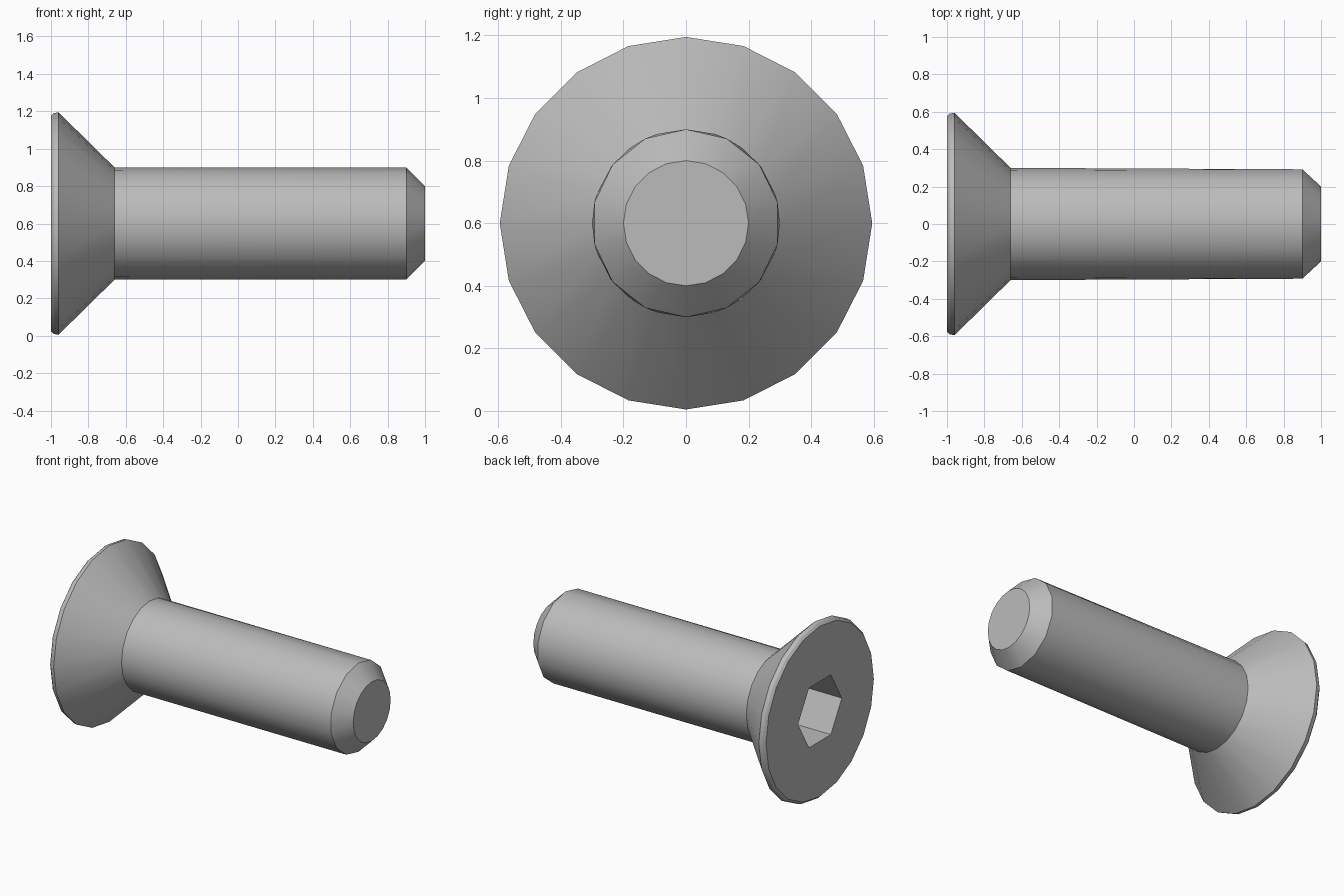
import bpy, bmesh, math

cube = bpy.data.objects.get("Cube")
if cube:
    bpy.data.objects.remove(cube, do_unlink=True)

AXIS_Z = 0.6

steel = bpy.data.materials.new("grey steel")
steel.use_nodes = True
colour = (0.5, 0.5, 0.5, 1)
steel.diffuse_color = colour
steel.node_tree.nodes["Principled BSDF"].inputs["Base Color"].default_value = colour


def ring(bm, x, radius, sides, phase=0.0):
    """Polygon of vertices around the screw axis."""
    angles = [phase + math.tau * i / sides for i in range(sides)]
    return [bm.verts.new((x, radius * math.sin(a), AXIS_Z + radius * math.cos(a)))
            for a in angles]


def bridge(bm, a, b):
    """Quads between two rings with the same number of sides."""
    n = len(a)
    for i in range(n):
        j = (i + 1) % n
        bm.faces.new((a[i], a[j], b[j], b[i]))


def loop_edges(bm, verts):
    edges = []
    for a, b in zip(verts, verts[1:] + verts[:1]):
        edges.append(bm.edges.get((a, b)) or bm.edges.new((a, b)))
    return edges


def finish(bm, name):
    bmesh.ops.recalc_face_normals(bm, faces=bm.faces[:])
    mesh = bpy.data.meshes.new(name)
    bm.to_mesh(mesh)
    bm.free()
    mesh.materials.append(steel)
    obj = bpy.data.objects.new(name, mesh)
    bpy.context.collection.objects.link(obj)
    bpy.ops.object.select_all(action='DESELECT')
    obj.select_set(True)
    bpy.context.view_layer.objects.active = obj
    bpy.ops.object.shade_smooth_by_angle(angle=math.radians(30))
    return obj


# Countersunk head: rounded rim and cone
bm = bmesh.new()
profile = [(-1.0, 0.575), (-0.985, 0.59), (-0.96, 0.595), (-0.66, 0.3)]
rings = [ring(bm, x, r, 20) for x, r in profile]
for a, b in zip(rings, rings[1:]):
    bridge(bm, a, b)

# Hexagonal socket sunk into the head
mouth = ring(bm, -1.0, 0.233, 6, math.pi / 2)
floor = ring(bm, -0.75, 0.233, 6, math.pi / 2)
bridge(bm, mouth, floor)
bm.faces.new(floor)

# Flat head face around the socket
bmesh.ops.triangle_fill(bm, use_beauty=True,
                        edges=loop_edges(bm, rings[0]) + loop_edges(bm, mouth))
finish(bm, "screw_head")

# Shank with a chamfered tip, open where it meets the head
bm = bmesh.new()
for x, radius, sides in ((-0.66, 0.3, 20), (0.9, 0.3, 14), (1.0, 0.2, 20)):
    ring(bm, x, radius, sides)
bmesh.ops.convex_hull(bm, input=bm.verts[:])
cap = [f for f in bm.faces if all(v.co.x < -0.65 for v in f.verts)]
bmesh.ops.delete(bm, geom=cap, context='FACES')
finish(bm, "screw_shank")
